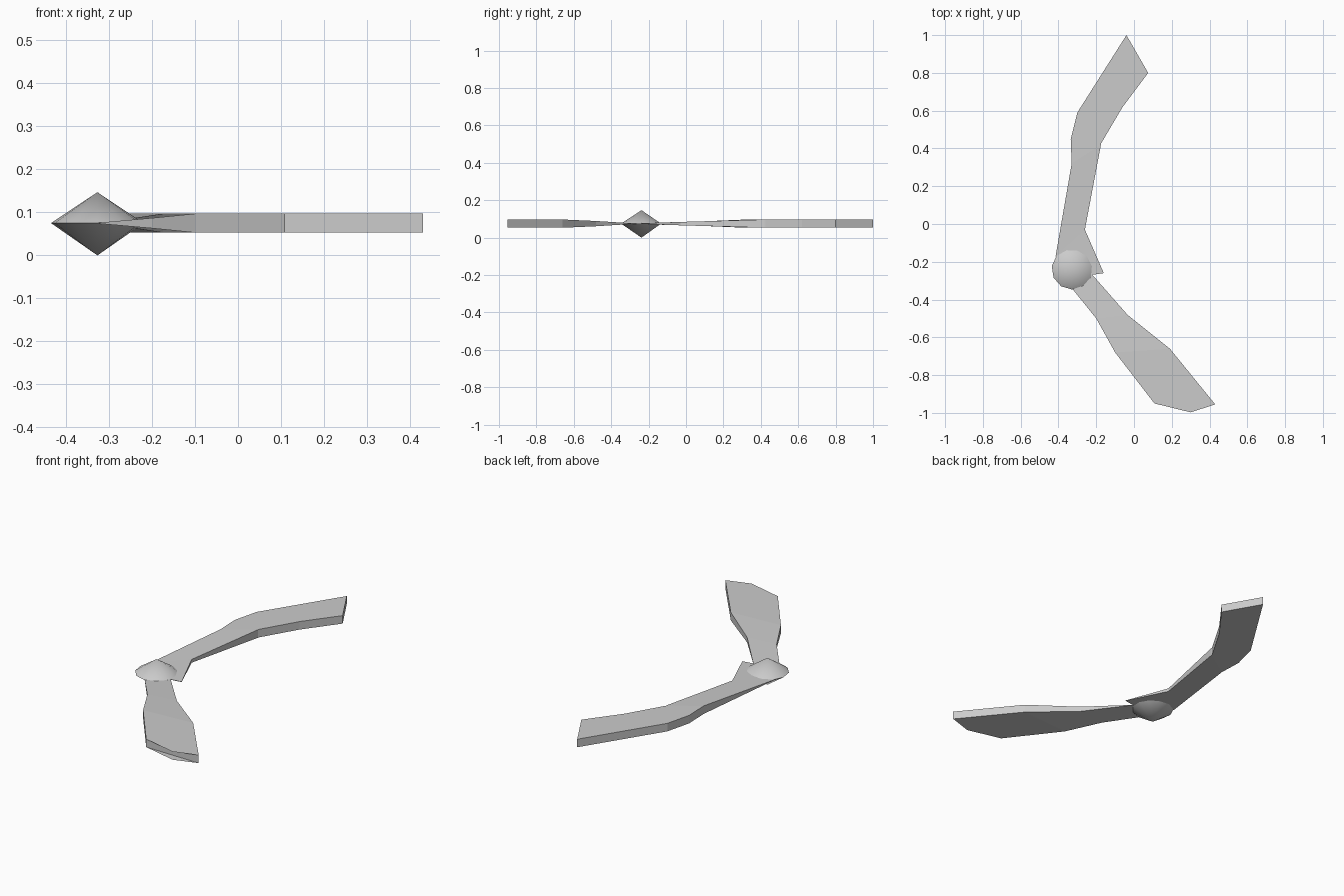
import bpy, bmesh, math

cube = bpy.data.objects.get("Cube")
if cube:
    bpy.data.objects.remove(cube, do_unlink=True)

MID = 0.075          # height of the middle plane
HUB = (-0.327, -0.238)

grey = bpy.data.materials.new("plain grey")
grey.use_nodes = True
grey.diffuse_color = (0.6, 0.6, 0.6, 1)
grey.node_tree.nodes["Principled BSDF"].inputs["Base Color"].default_value = (0.6, 0.6, 0.6, 1)


def finish(name, bm):
    mesh = bpy.data.meshes.new(name)
    bm.to_mesh(mesh)
    bm.free()
    mesh.materials.append(grey)
    obj = bpy.data.objects.new(name, mesh)
    bpy.context.collection.objects.link(obj)
    return obj


def blade(name, stations, tip=None):
    """Slab through pairs of (x, y, half thickness), left then right of travel."""
    bm = bmesh.new()

    def pair(p):
        x, y, h = p
        return [bm.verts.new((x, y, MID + s * h)) for s in (1, -1)]

    rings = [(pair(l), pair(r)) for l, r in stations]
    for (l0, r0), (l1, r1) in zip(rings, rings[1:]):
        bm.faces.new((l0[0], r0[0], r1[0], l1[0]))      # top
        bm.faces.new((l0[1], l1[1], r1[1], r0[1]))      # bottom
        bm.faces.new((l0[0], l1[0], l1[1], l0[1]))      # left wall
        bm.faces.new((r0[0], r0[1], r1[1], r1[0]))      # right wall
    l, r = rings[0]
    bm.faces.new((l[0], l[1], r[1], r[0]))              # root wall
    l, r = rings[-1]
    bm.faces.new((l[0], r[0], r[1], l[1]))              # end wall
    if tip:                                             # thin overhanging tip skins
        t = pair(tip)
        bm.faces.new((l[0], r[0], t[0]))
        bm.faces.new((l[1], t[1], r[1]))
    return finish(name, bm)


T = 0.022            # full half thickness
E = 0.001            # half thickness at the root

# Rear blade, sweeping back from the hub
blade("rear_blade", [
    ((-0.36, -0.29, E), (-0.16, -0.26, E)),
    ((-0.415, -0.17, E), (-0.26, -0.03, 0.009)),
    ((-0.33, 0.32, T), (-0.175, 0.42, T)),
    ((-0.335, 0.45, T), (-0.175, 0.425, T)),
    ((-0.30, 0.59, T), (-0.06, 0.62, T)),
    ((-0.04, 1.0, T), (0.075, 0.80, T)),
])

# Front blade, widening toward a blunt pointed tip
blade("front_blade", [
    ((-0.30, -0.22, E), (-0.36, -0.28, E)),
    ((-0.215, -0.275, E), (-0.325, -0.345, E)),
    ((-0.035, -0.48, 0.014), (-0.20, -0.50, 0.012)),
    ((0.19, -0.66, T), (-0.10, -0.68, T)),
    ((0.43, -0.955, T), (0.108, -0.95, T)),
], tip=(0.30, -0.997, T))

# Hub, a double cone
N, R = 11, 0.109
bm = bmesh.new()
top = bm.verts.new((*HUB, 0.147))
bottom = bm.verts.new((*HUB, 0.0))
ring = []
for i in range(N):
    a = -math.pi / 2 + 2 * math.pi * i / N
    ring.append(bm.verts.new((HUB[0] + R * math.cos(a), HUB[1] + R * math.sin(a), MID)))
for i in range(N):
    a, b = ring[i], ring[(i + 1) % N]
    bm.faces.new((a, b, top))
    bm.faces.new((b, a, bottom))
hub = finish("hub", bm)
bpy.ops.object.select_all(action='DESELECT')
hub.select_set(True)
bpy.context.view_layer.objects.active = hub
bpy.ops.object.shade_smooth_by_angle(angle=math.radians(40))
